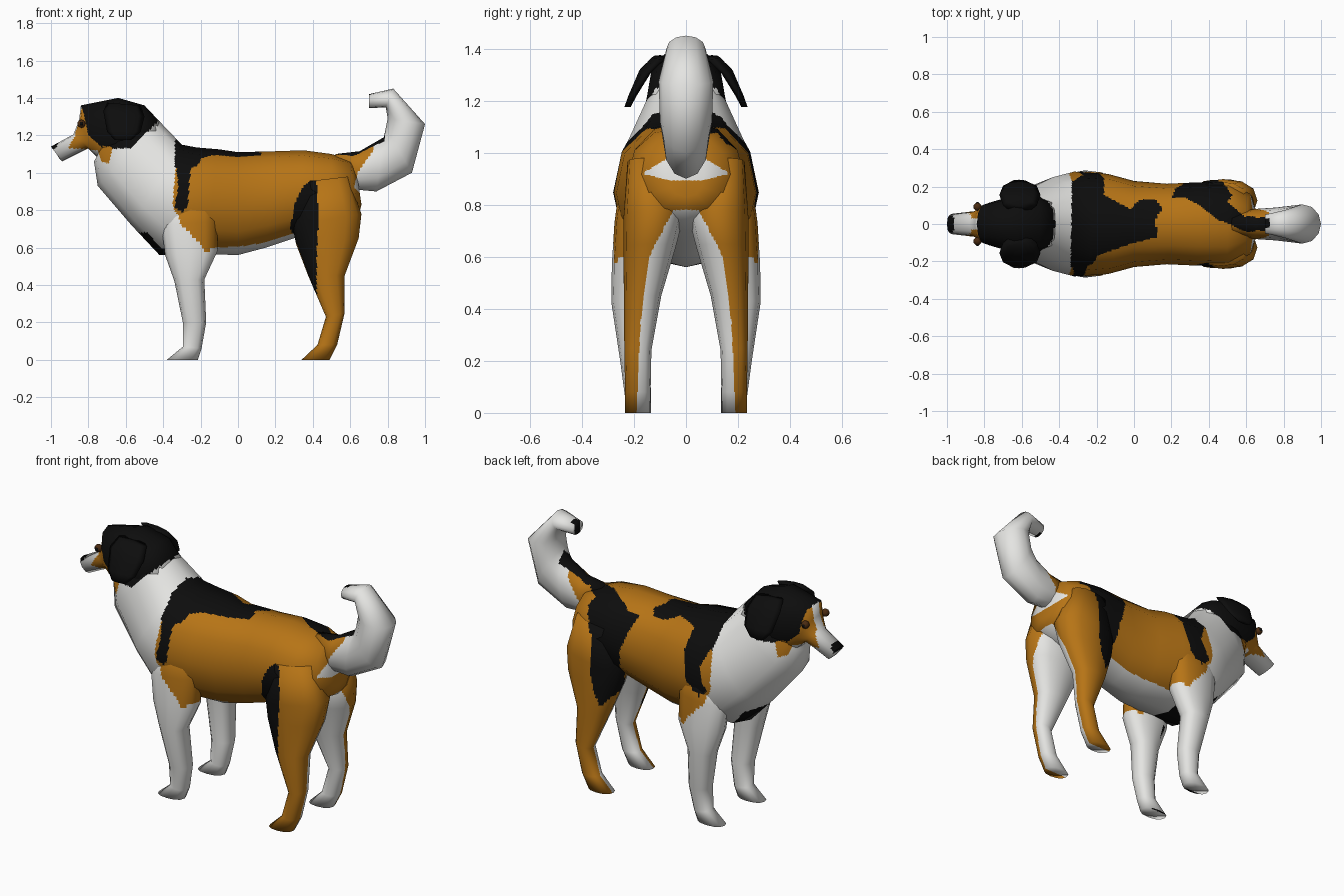
import bpy, bmesh, math
from mathutils import Vector

if "Cube" in bpy.data.objects:
    bpy.data.objects.remove(bpy.data.objects["Cube"])

# ---- flat coat colours
COLOURS = [("coat_white", (0.78, 0.78, 0.76)), ("coat_tan", (0.47, 0.175, 0.008)),
           ("coat_black", (0.004, 0.004, 0.004)), ("eye_brown", (0.07, 0.025, 0.006))]
MATS = []
for name, rgb in COLOURS:
    m = bpy.data.materials.new(name)
    m.diffuse_color = (*rgb, 1)
    m.use_nodes = True
    m.node_tree.nodes["Principled BSDF"].inputs["Base Color"].default_value = m.diffuse_color
    MATS.append(m)
WHITE, TAN, BLACK, BROWN = range(4)

# ---- coat patches as outlines: side view (x, z) or top view (x, y)
TAN_SIDE = [(-.32, 1.2), (-.34, .95), (-.35, .82), (-.30, .72), (-.21, .63), (-.18, .58), (-.1, .60),
            (.05, .61), (.3, .66), (.27, -.1), (.7, -.1), (.7, .85), (.62, .92), (.64, 1.0),
            (.73, 1.13), (.73, 1.25)]
FACE_TAN = [(-.91, 1.13), (-.87, 1.2), (-.87, 1.34), (-.83, 1.34), (-.80, 1.2), (-.73, 1.14),
            (-.67, 1.14), (-.69, 1.05), (-.73, 1.06), (-.75, 1.12), (-.85, 1.13)]
SADDLE_TOP = [(-.33, .3), (-.2, .3), (-.17, .16), (-.02, .08), (.03, .13), (.12, .13), (.15, .08),
              (.11, .02), (.13, -.07), (0, -.1), (-.2, -.17), (-.25, -.3), (-.34, -.3)]
SADDLE_NEAR = [(-.32, 1.2), (-.24, 1.1), (-.26, .95), (-.27, .82), (-.3, .79), (-.34, .81),
               (-.32, .92), (-.33, 1.05)]
SADDLE_FAR = [(-.33, 1.2), (-.16, 1.1), (-.16, .95), (-.19, .82), (-.27, .76), (-.32, .8),
              (-.27, .93), (-.33, 1.05)]
HIP_NEAR = [(.28, .7), (.3, .83), (.35, .93), (.39, .96), (.42, .95), (.43, .8), (.42, .5),
            (.42, .34), (.37, .47), (.31, .63)]
HIP_FAR = [(.2, 1.06), (.52, 1.06), (.45, .9), (.45, .65), (.4, .5), (.31, .6), (.28, .85)]
HIP_TOP = [(.19, .3), (.56, .3), (.56, .2), (.5, .12), (.6, .03), (.72, .03), (.72, -.02),
           (.58, -.02), (.45, .02), (.35, .1), (.22, .17)]
TAIL_TOP = [(.5, 1.10), (.62, 1.09), (.72, 1.14), (.785, 1.17), (.79, 1.27), (.7, 1.25), (.5, 1.2)]
INNER_LEG = [(0, .19), (.35, .175), (.6, .14), (.78, .05)]


def inside(poly, x, y):
    hit = False
    for (x1, y1), (x2, y2) in zip(poly, poly[1:] + poly[:1]):
        if (y1 > y) != (y2 > y) and x < (x2 - x1) * (y - y1) / (y2 - y1) + x1:
            hit = not hit
    return hit


def lerp_table(table, v):
    for (a, fa), (b, fb) in zip(table, table[1:]):
        if v <= b:
            return fa + (fb - fa) * (v - a) / (b - a)
    return -1


def coat(c, n):
    """Coat colour at a point of the dog."""
    x, y, z = c
    if x < -.4 and z > 1.0:                                   # head
        if x < -.965 and z > 1.105 and abs(y) < .045:
            return BLACK                                      # nose
        if x < -.815 and abs(y) < .03 and z < 1.35:
            return WHITE                                      # blaze
        if inside(FACE_TAN, x, z):
            return TAN
        if x > -.86 and z > 1.13 and z > 1.28 + (x + .42) * .95:
            return BLACK                                      # cap and ears
        return WHITE
    if -.55 < x < -.25 and z < .68 and abs(y) < .15 and n.z < -.2:
        return BLACK                                          # breast patch
    if x > .3 and z < .78 and abs(y) < lerp_table(INNER_LEG, z):
        return WHITE                                          # inside of hind legs
    if x < .3 and z < .75 and n.z < -.75:
        return WHITE                                          # belly
    if z > 1.03 and (inside(SADDLE_TOP, x, y) or inside(HIP_TOP, x, y)):
        return BLACK
    if x < .5 and inside(SADDLE_NEAR if y < 0 else SADDLE_FAR, x, z) and abs(y) > .08:
        return BLACK
    if inside(HIP_NEAR if y < 0 else HIP_FAR, x, z) and abs(y) > .12:
        return BLACK
    if inside(TAIL_TOP, x, z) and y > -.07:
        return BLACK
    return TAN if inside(TAN_SIDE, x, z) else WHITE


def loft(name, rings, cuts, sides=12, power=1.0, paint=coat):
    """Skin rings (x1, z1, x2, z2, centre y, half width); cut finely for the coat pattern."""
    bm = bmesh.new()
    loops = []
    for x1, z1, x2, z2, cy, hw in rings:
        mid = Vector(((x1 + x2) / 2, cy, (z1 + z2) / 2))
        arm = Vector(((x1 - x2) / 2, 0, (z1 - z2) / 2))
        loop = []
        for i in range(sides):
            t = 2 * math.pi * i / sides
            co, si = round(math.cos(t), 6), round(math.sin(t), 6)
            co = math.copysign(abs(co) ** power, co)
            si = math.copysign(abs(si) ** power, si)
            loop.append(bm.verts.new(mid + arm * co + Vector((0, hw * si, 0))))
        loops.append(loop)
    for a, b in zip(loops, loops[1:]):
        for i in range(sides):
            j = (i + 1) % sides
            bm.faces.new((a[i], a[j], b[j], b[i]))
    for loop in (loops[0], loops[-1]):
        hub = bm.verts.new(sum((v.co for v in loop), Vector()) / sides)
        for i in range(sides):
            bm.faces.new((loop[i], loop[(i + 1) % sides], hub))
    bmesh.ops.recalc_face_normals(bm, faces=bm.faces[:])
    bm.normal_update()
    # keep the coarse smooth normals across the fine cuts
    lay = bm.verts.layers.float_vector.new("soft")
    for v in bm.verts:
        v[lay] = v.normal
    bmesh.ops.subdivide_edges(bm, edges=bm.edges[:], cuts=cuts, use_grid_fill=True)
    bm.normal_update()
    for f in bm.faces:
        f.smooth = True
        f.material_index = paint(f.calc_center_median(), f.normal)
    normals = [Vector(v[lay]).normalized() for v in bm.verts]
    me = bpy.data.meshes.new(name)
    bm.to_mesh(me)
    bm.free()
    me.attributes.remove(me.attributes["soft"])
    me.normals_split_custom_set_from_vertices(normals)
    for m in MATS:
        me.materials.append(m)
    ob = bpy.data.objects.new(name, me)
    bpy.context.collection.objects.link(ob)
    return ob


# ---- trunk and neck
loft("body", [(-.60, 1.37, -.77, 1.06, 0, .12), (-.42, 1.275, -.75, .93, 0, .175),
              (-.30, 1.15, -.57, .72, 0, .25), (-.22, 1.135, -.42, .56, 0, .28),
              (-.1, 1.125, -.18, .565, 0, .268), (0, 1.11, 0, .56, 0, .23),
              (.2, 1.115, .15, .60, 0, .215), (.35, 1.12, .3, .65, 0, .222),
              (.5, 1.10, .5, .70, 0, .225), (.60, 1.07, .645, .77, 0, .16),
              (.635, 1.0, .66, .83, 0, .07)], 15, power=.88)

# ---- head with muzzle
loft("head", [(-.985, 1.125, -.955, 1.075, 0, .03), (-1.0, 1.14, -.94, 1.06, 0, .055),
              (-.88, 1.205, -.80, 1.13, 0, .07), (-.85, 1.28, -.75, 1.08, 0, .098),
              (-.84, 1.36, -.70, 1.05, 0, .115), (-.64, 1.40, -.66, 1.03, 0, .15),
              (-.5, 1.36, -.57, 1.02, 0, .155), (-.42, 1.275, -.5, 1.05, 0, .13)], 9, power=.85)

# ---- tail, curling forward at the tip
loft("tail", [(.52, 1.10, .58, .93, 0, .06), (.65, 1.115, .63, .91, 0, .08),
              (.78, 1.19, .74, .90, 0, .088), (.79, 1.24, .93, 1.0, 0, .10),
              (.80, 1.29, 1.0, 1.26, 0, .105), (.79, 1.35, .83, 1.45, 0, .075),
              (.70, 1.345, .70, 1.42, 0, .05)], 9)

# ---- paired parts
EAR = [(-.70, 1.375, -.52, 1.36, .10, .03), (-.72, 1.33, -.50, 1.30, .155, .025),
       (-.70, 1.22, -.52, 1.22, .205, .016), (-.66, 1.175, -.57, 1.175, .225, .012)]
FRONT_LEG = [(-.36, .92, -.12, .92, .19, .06), (-.41, .72, -.11, .74, .2, .075),
             (-.39, .56, -.11, .58, .205, .08), (-.34, .42, -.18, .43, .217, .07),
             (-.295, .2, -.17, .2, .195, .058), (-.295, .07, -.195, .06, .185, .05),
             (-.38, 0, -.215, 0, .185, .05)]
HIND_LEG = [(.34, .95, .59, .98, .15, .075), (.29, .72, .66, .78, .125, .115),
            (.31, .62, .645, .65, .14, .10), (.375, .45, .57, .45, .167, .072),
            (.47, .23, .57, .25, .185, .052), (.425, .08, .53, .08, .185, .049),
            (.34, 0, .49, 0, .185, .05)]
for side, s in (("left", 1), ("right", -1)):
    def flip(rings):
        return [(a, b, c, d, s * y, w) for a, b, c, d, y, w in rings]
    loft(side + "_ear", flip(EAR), 2, sides=8, paint=lambda c, n: BLACK)
    loft(side + "_front_leg", flip(FRONT_LEG), 7, power=.85)
    loft(side + "_hind_leg", flip(HIND_LEG), 8, power=.85)
    # eye with a dark pupil
    for part, r, y, mat in (("eye", .022, .092, BROWN), ("pupil", .010, .108, BLACK)):
        bpy.ops.mesh.primitive_uv_sphere_add(segments=12, ring_count=8, radius=r,
                                             location=(-.837, s * y, 1.262))
        ob = bpy.context.object
        ob.name = side + "_" + part
        ob.data.materials.append(MATS[mat])
        bpy.ops.object.shade_smooth()
